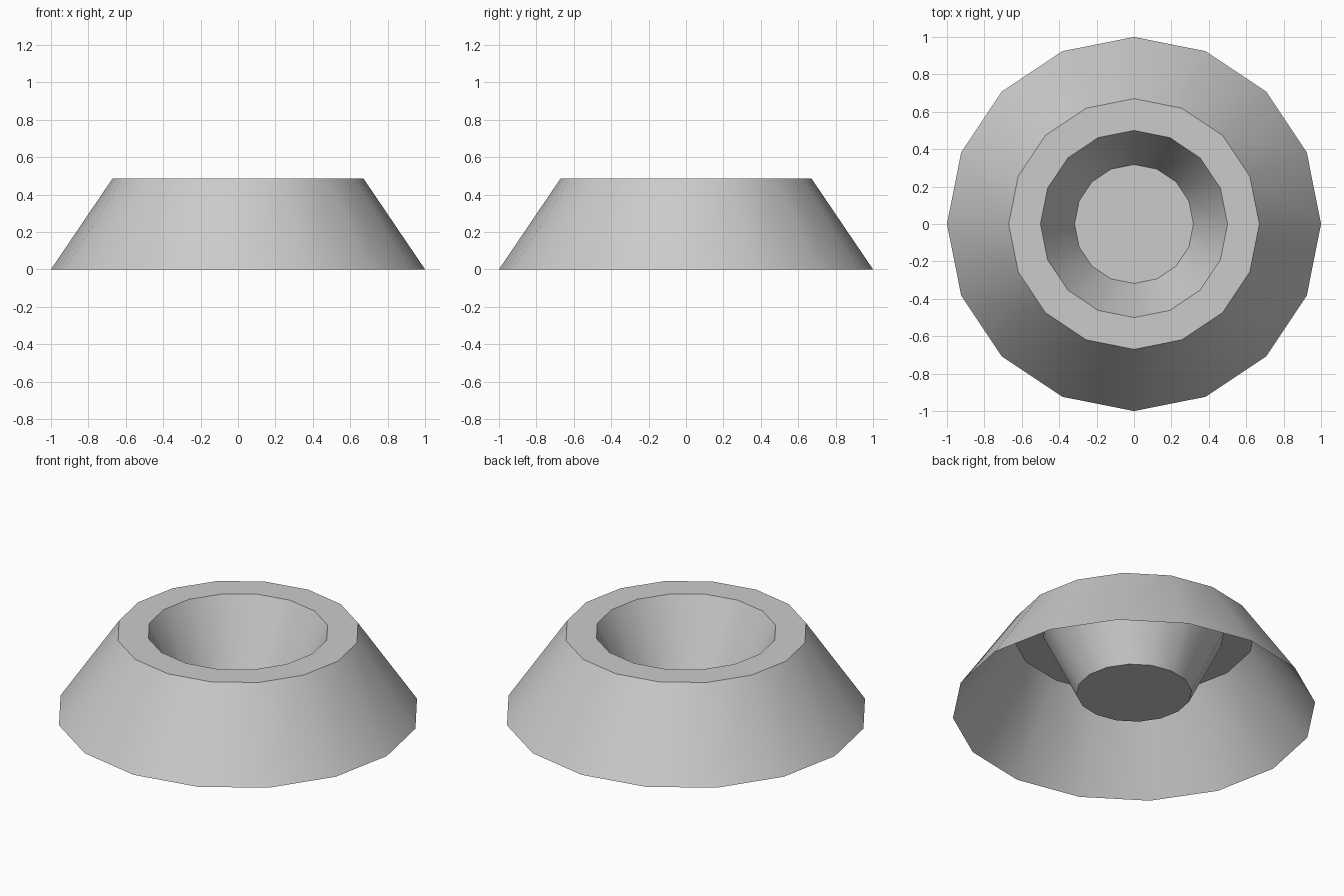
import bpy
import bmesh
from math import cos, sin, pi, radians

cube = bpy.data.objects.get("Cube")
if cube:
    bpy.data.objects.remove(cube, do_unlink=True)

SIDES = 16
# Profile from outer foot, over the rim, down to the bowl floor: (radius, height)
PROFILE = [(1.0, 0.0), (0.67, 0.487), (0.5, 0.487), (0.318, 0.11)]

# Single plain grey
grey = bpy.data.materials.new("light_grey")
grey.use_nodes = True
grey.diffuse_color = (0.6, 0.6, 0.6, 1)
grey.node_tree.nodes["Principled BSDF"].inputs["Base Color"].default_value = (0.6, 0.6, 0.6, 1)

# Faceted rings joined into an open-bottomed shell
bm = bmesh.new()
rings = [[bm.verts.new((r * cos(2 * pi * i / SIDES), r * sin(2 * pi * i / SIDES), z))
          for i in range(SIDES)] for r, z in PROFILE]
for low, high in zip(rings, rings[1:]):
    for i in range(SIDES):
        j = (i + 1) % SIDES
        bm.faces.new((low[i], low[j], high[j], high[i]))

# Flat bowl floor
bm.faces.new(rings[-1])

mesh = bpy.data.meshes.new("crater")
bm.to_mesh(mesh)
bm.free()
mesh.materials.append(grey)
crater = bpy.data.objects.new("crater", mesh)
bpy.context.collection.objects.link(crater)

# Smooth around the walls, sharp at the rims
bpy.ops.object.select_all(action="DESELECT")
crater.select_set(True)
bpy.context.view_layer.objects.active = crater
bpy.ops.object.shade_smooth_by_angle(angle=radians(30))
